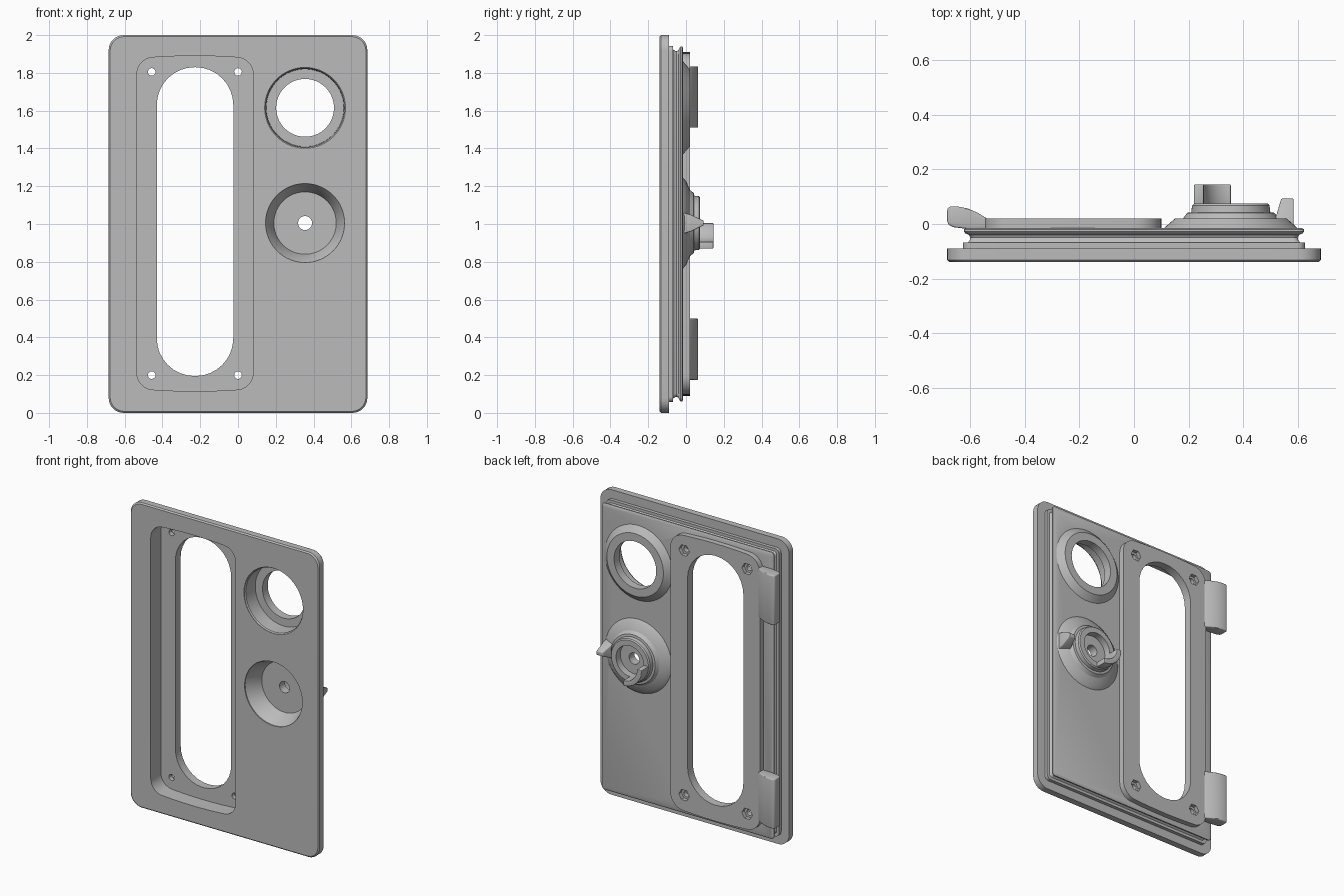
import bpy, bmesh
from math import sin, cos, pi, radians

cube = bpy.data.objects.get("Cube")
if cube:
    bpy.data.objects.remove(cube)

grey = bpy.data.materials.new("satin_grey")
grey.use_nodes = True
COLOUR = (0.5, 0.5, 0.5, 1)
grey.diffuse_color = COLOUR
grey.node_tree.nodes["Principled BSDF"].inputs["Base Color"].default_value = COLOUR


def make(name, bm):
    bmesh.ops.recalc_face_normals(bm, faces=bm.faces)
    mesh = bpy.data.meshes.new(name)
    bm.to_mesh(mesh)
    bm.free()
    mesh.materials.append(grey)
    ob = bpy.data.objects.new(name, mesh)
    bpy.context.collection.objects.link(ob)
    return ob


def activate(ob):
    bpy.ops.object.select_all(action="DESELECT")
    ob.select_set(True)
    bpy.context.view_layer.objects.active = ob


def outline(x0, x1, z0, z1, r, bow=0.0, steps=8):
    """Rounded rectangle, with top and bottom edges optionally bowed outwards."""
    cx, cz, hw, hh = (x0 + x1) / 2, (z0 + z1) / 2, (x1 - x0) / 2, (z1 - z0) / 2
    pts = []
    for k, (sx, sz) in enumerate([(1, 1), (-1, 1), (-1, -1), (1, -1)]):
        for i in range(steps + 1):
            a = (k + i / steps) * pi / 2
            pts.append((sx * (hw - r) + r * cos(a), sz * (hh - r) + r * sin(a)))
        if k in (0, 2):
            pts += [(sx * (hw - r) * (1 - i / 6), sz * hh) for i in range(1, 12)]
    return [(cx + x, cz + z + bow * (1 - (x / hw) ** 2) * (1 if z > 0 else -1)) for x, z in pts]


def circle(cx, cz, r, n=64):
    return [(cx + r * cos(2 * pi * i / n), cz + r * sin(2 * pi * i / n)) for i in range(n)]


def loft(name, sections):
    """Solid through equal-length outlines, each given as (y, points)."""
    bm = bmesh.new()
    rings = [[bm.verts.new((x, y, z)) for x, z in pts] for y, pts in sections]
    n = len(rings[0])
    for a, b in zip(rings, rings[1:]):
        for i in range(n):
            bm.faces.new((a[i], a[(i + 1) % n], b[(i + 1) % n], b[i]))
    bm.faces.new(rings[0])
    bm.faces.new(rings[-1])
    return make(name, bm)


def prism(name, pts, y0, y1):
    return loft(name, [(y0, pts), (y1, pts)])


def lathe(name, cx, cz, profile, n=64, start=0.0, sweep=2 * pi):
    """Revolve a closed (radius, y) profile about the y direction."""
    bm = bmesh.new()
    full = sweep > 6
    rings = []
    for i in range(n if full else n + 1):
        a = start + sweep * i / n
        rings.append([bm.verts.new((cx + r * cos(a), y, cz + r * sin(a))) for r, y in profile])
    m = len(profile)
    for i in range(n):
        a, b = rings[i], rings[(i + 1) % len(rings)]
        for j in range(m):
            bm.faces.new((a[j], a[(j + 1) % m], b[(j + 1) % m], b[j]))
    if not full:
        bm.faces.new(rings[0])
        bm.faces.new(rings[-1])
    return make(name, bm)


def cut(ob, *cutters):
    for c in cutters:
        activate(ob)
        mod = ob.modifiers.new("cut", "BOOLEAN")
        mod.operation, mod.solver, mod.object = "DIFFERENCE", "EXACT", c
        bpy.ops.object.modifier_apply(modifier=mod.name)
        bpy.data.objects.remove(c)


def smooth(ob, bevel=0.0):
    activate(ob)
    if bevel:
        mod = ob.modifiers.new("bevel", "BEVEL")
        mod.width, mod.segments, mod.limit_method = bevel, 3, "ANGLE"
        bpy.ops.object.modifier_apply(modifier=mod.name)
    bpy.ops.object.shade_smooth_by_angle(angle=radians(30))


# Door body: front plate, step, seal groove and rear flange as (y, inset, corner radius)
W, H = 0.685, 2.0
LAYERS = [(-0.14, 0.008, 0.075), (-0.132, 0, 0.08), (-0.09, 0, 0.08),
          (-0.09, 0.057, 0.03), (-0.068, 0.057, 0.03), (-0.068, 0.075, 0.02),
          (-0.06, 0.082, 0.02), (-0.05, 0.085, 0.02), (-0.04, 0.08, 0.02),
          (-0.034, 0.066, 0.02), (-0.028, 0.061, 0.02), (-0.02, 0.061, 0.02),
          (-0.015, 0.07, 0.02)]
body = loft("door_body", [(y, outline(-W + d, W - d, d, H - d, r)) for y, d, r in LAYERS])
PORT, CUP = (0.355, 1.615), (0.355, 1.005)
cut(body,
    prism("window_cutter", outline(-0.535, 0.08, 0.13, 1.875, 0.08, 0.015), -0.3, 0.2),
    prism("port_cutter", circle(*PORT, 0.214), -0.3, 0.2),
    prism("cup_cutter", circle(*CUP, 0.209), -0.3, 0.2))
smooth(body)

# Window frame with a slot opening, screw holes and hexagonal nut pockets
frame = prism("window_frame", outline(-0.55, 0.10, 0.105, 1.895, 0.09, 0.015), -0.035, 0.02)
cut(frame, prism("slot_cutter", outline(-0.43, -0.025, 0.195, 1.83, 0.2), -0.2, 0.2))
for x in (-0.457, 0.0):
    for z in (0.2, 1.805):
        cut(frame, prism("screw_cutter", circle(x, z, 0.02, 24), -0.2, 0.2),
            prism("nut_cutter", circle(x, z, 0.038, 6), -0.005, 0.2))
smooth(frame)

# Round port ring and finger cup
smooth(lathe("port_ring", *PORT, [
    (0.216, -0.139), (0.208, -0.13), (0.205, -0.035), (0.153, -0.035), (0.153, 0.02),
    (0.205, 0.02), (0.245, -0.015), (0.216, -0.03)]))
smooth(lathe("finger_cup", *CUP, [
    (0.214, -0.139), (0.204, -0.128), (0.165, -0.025), (0.037, -0.025), (0.037, 0.03),
    (0.1, 0.03), (0.1, 0.075), (0.135, 0.075), (0.142, 0.068), (0.145, 0.043),
    (0.16, 0.041), (0.175, 0.02), (0.22, 0.002), (0.24, -0.015), (0.214, -0.03)]))

# Quarter-ring stop on the cup
smooth(lathe("quarter_stop", *CUP, [(0.1, 0.07), (0.1, 0.145), (0.135, 0.145), (0.135, 0.07)],
             n=16, start=pi, sweep=pi / 2), 0.004)

# Latch finger: a wedge narrowing towards its tip
bm = bmesh.new()
rows = [(0.50, 0.585, -0.012, 0.055), (0.52, 0.585, 0.025, 0.045), (0.54, 0.585, 0.093, 0.012)]
rings = [[bm.verts.new((x, y, 1.005 + s * h)) for x, s in ((x0, -1), (x1, -1), (x1, 1), (x0, 1))]
         for x0, x1, y, h in rows]
for a, b in zip(rings, rings[1:]):
    for i in range(4):
        bm.faces.new((a[i], a[(i + 1) % 4], b[(i + 1) % 4], b[i]))
bm.faces.new(rings[0])
bm.faces.new(rings[-1])
smooth(make("latch_finger", bm), 0.004)

# Two curved hinge leaves on the right edge
SIDE = [(-0.66, -0.012), (-0.68, -0.004), (-0.685, 0.01), (-0.685, 0.056), (-0.675, 0.065),
        (-0.645, 0.064), (-0.61, 0.057), (-0.575, 0.042), (-0.53, 0.015), (-0.53, -0.018),
        (-0.61, -0.018)]
for name, z0 in (("lower_hinge", 0.175), ("upper_hinge", 1.51)):
    bm = bmesh.new()
    face = bm.faces.new([bm.verts.new((x, y, z0)) for x, y in SIDE])
    out = bmesh.ops.extrude_face_region(bm, geom=[face])
    for v in out["geom"]:
        if isinstance(v, bmesh.types.BMVert):
            v.co.z += 0.325
    smooth(make(name, bm), 0.012)
